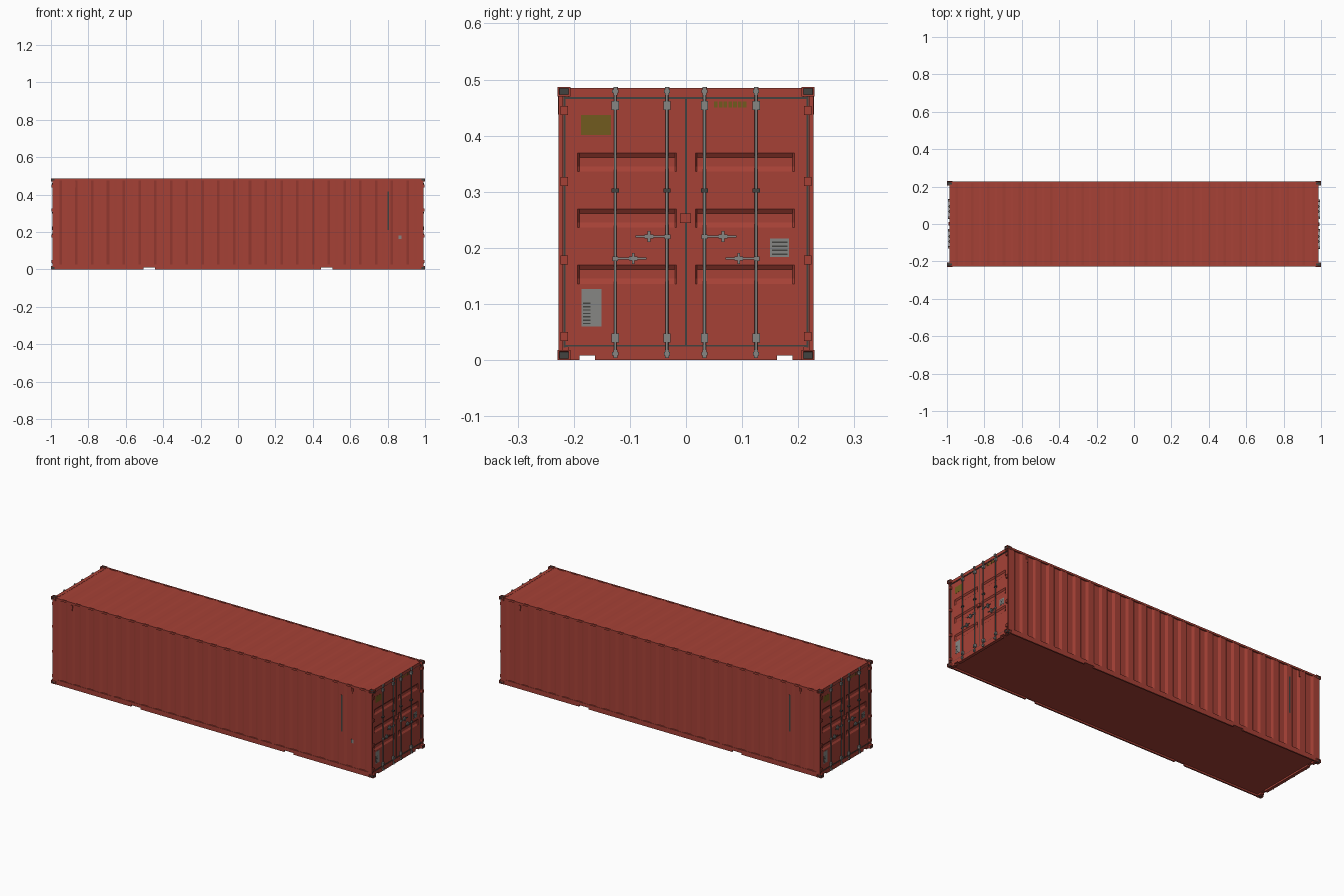
import bpy, bmesh, math
from mathutils import Matrix, Vector

if "Cube" in bpy.data.objects:
    bpy.data.objects.remove(bpy.data.objects["Cube"])


def material(name, rgb):
    m = bpy.data.materials.new(name)
    m.diffuse_color = (*rgb, 1)
    m.use_nodes = True
    m.node_tree.nodes["Principled BSDF"].inputs["Base Color"].default_value = m.diffuse_color
    return m


RED = material("container_red", (0.38, 0.053, 0.037))
STEEL = material("steel_grey", (0.24, 0.24, 0.23))
DARK = material("rubber_dark_grey", (0.055, 0.055, 0.05))
OLIVE = material("olive_plate", (0.165, 0.105, 0.013))


def finish(name, bm, mats, pair=True, recalc=True):
    """Make the object; pair adds a copy turned half round for the opposite end/side."""
    if recalc:
        bmesh.ops.recalc_face_normals(bm, faces=bm.faces)
    me = bpy.data.meshes.new(name)
    bm.to_mesh(me)
    bm.free()
    for m in mats:
        me.materials.append(m)
    ob = bpy.data.objects.new(name, me)
    bpy.context.collection.objects.link(ob)
    if pair:
        twin = bpy.data.objects.new(name + "_opposite", me)
        twin.rotation_euler.z = math.pi
        bpy.context.collection.objects.link(twin)


def add_box(bm, x, y, z):
    """Box from three (low, high) ranges."""
    lo, hi = Vector((x[0], y[0], z[0])), Vector((x[1], y[1], z[1]))
    size = Vector(abs(a) for a in hi - lo)
    mat = Matrix.Translation((lo + hi) / 2) @ Matrix.Diagonal((*size, 1))
    return bmesh.ops.create_cube(bm, size=1, matrix=mat)["verts"]


def boxes(name, specs, mat, pair=True):
    bm = bmesh.new()
    for s in specs:
        add_box(bm, *s)
    finish(name, bm, [mat], pair)


def prism(name, pts, axis, a, b, mat, pair=True):
    """Extrude a 2D outline along an axis from a to b."""
    def place(u, v, w):
        return {"x": (w, u, v), "y": (u, w, v), "z": (u, v, w)}[axis]
    bm = bmesh.new()
    ends = [[bm.verts.new(place(u, v, w)) for u, v in pts] for w in (a, b)]
    for ring in ends:
        bm.faces.new(ring)
    for i in range(len(pts)):
        j = (i + 1) % len(pts)
        bm.faces.new((ends[0][i], ends[0][j], ends[1][j], ends[1][i]))
    finish(name, bm, [mat], pair)


def mirror_y(y):
    return [(y[0], y[1]), (-y[1], -y[0])]


def corrugation(n, half, high, low):
    """Trapezoid wave along u between -half and half."""
    p = 2 * half / n
    pts = []
    for i in range(n):
        u = -half + i * p
        pts += [(u + p * .18, high), (u + p * .34, low), (u + p * .66, low), (u + p * .82, high)]
    return pts


def notched(half, top, centre, width, depth):
    """Rail outline with two fork notches in the lower edge."""
    a, b = centre - width / 2, centre + width / 2
    return [(-half, 0), (-b, 0), (-b, depth), (-a, depth), (-a, 0), (a, 0),
            (a, depth), (b, depth), (b, 0), (half, 0), (half, top), (-half, top)]


# --- Body: corrugated walls, roof, floor, rails ---
wave = corrugation(23, 0.97, -0.2258, -0.2195)
prism("side_wall", [(-.98, -.2258)] + wave + [(.98, -.2258), (.98, -.214), (-.98, -.214)],
      "z", .02, .478, RED)
roof = corrugation(23, 0.97, .4835, .481)
prism("roof", [(-.98, .4835)] + roof + [(.98, .4835), (.98, .474), (-.98, .474)],
      "y", -.219, .219, RED, pair=False)
boxes("floor", [((-.98, .98), (-.223, .223), (.0095, .022))], RED, pair=False)
prism("bottom_side_rail", notched(.98, .027, .475, .06, .009), "y", -.2272, -.219, RED)
boxes("top_side_rail", [((-.98, .98), (-.2272, -.2185), (.474, .4845))], RED)

# --- End frame ---
prism("door_sill", notched(.21, .024, .176, .027, .0085), "x", .97, .987, RED)
boxes("door_header", [((.968, .987), (-.21, .21), (.4685, .4845))], RED)
boxes("corner_post", [((.965, .992), y, (.012, .476)) for y in mirror_y((.219, .2272))]
      + [((.965, .9835), y, (.012, .476)) for y in mirror_y((.205, .22))], RED)

# --- Corner castings with sunken holes on the outward faces ---
bm = bmesh.new()
for sy in (-1, 1):
    for z in ((0, .018), (.47, .487)):
        ys = (.206, .229) if sy > 0 else (-.229, -.206)
        vs = add_box(bm, (.971, 1.0), ys, z)
        faces = {f for v in vs for f in v.link_faces}
        bm.normal_update()
        want = [Vector((1, 0, 0)), Vector((0, sy, 0)), Vector((0, 0, 1 if z[0] > .1 else -1))]
        holes = [f for f in faces if any(f.normal.dot(w) > .9 for w in want)]
        bmesh.ops.inset_individual(bm, faces=holes, thickness=.0042, depth=0)
        bmesh.ops.inset_individual(bm, faces=holes, thickness=.0003, depth=-.003)
        for f in holes:
            f.material_index = 1
finish("corner_castings", bm, [RED, DARK])

# --- Doors: sheet with three sunken trapezoid panels on each leaf ---
FACE = .983
zs, sunk = [.022], set()
for top in (.169, .269, .369):
    zs += [top - .033, top - .024, top - .008, top]
    sunk |= {len(zs) - 3, len(zs) - 2}
zs.append(.47)
ys = [.0008, .017, .020, .190, .193, .2145]
for side, sy in (("left", -1), ("right", 1)):
    bm = bmesh.new()
    grid = [[bm.verts.new((FACE - (.006 if i in sunk and j in (2, 3) else 0), sy * y, z))
             for j, y in enumerate(ys)] for i, z in enumerate(zs)]
    for i in range(len(zs) - 1):
        for j in range(len(ys) - 1):
            quad = [grid[i][j], grid[i][j + 1], grid[i + 1][j + 1], grid[i + 1][j]]
            bm.faces.new(quad if sy > 0 else quad[::-1])
    finish(side + "_door", bm, [RED], recalc=False)

# --- Door seals ---
boxes("door_seals", [((.975, .9855), y, (.022, .471)) for y in mirror_y((.2145, .2185))]
      + [((.975, .9855), (-.2145, .2145), z) for z in ((.023, .027), (.4655, .469))]
      + [((.975, .9842), (-.0014, .0014), (.027, .4655))], DARK)

# --- Hinges ---
boxes("hinges", [((.980, .9965), y, (z - .008, z + .008))
                 for z in (.042, .178, .318, .445) for y in mirror_y((.2105, .224))], RED)

# --- Lock rods ---
RODS = (-.126, -.034, .033, .125)
bm = bmesh.new()
for y in RODS:
    bmesh.ops.create_cone(bm, cap_ends=True, segments=12, radius1=.0025, radius2=.0025,
                          depth=.478, matrix=Matrix.Translation((.9895, y, .245)))
for f in bm.faces:
    f.smooth = len(f.verts) == 4
finish("lock_rods", bm, [STEEL])

# --- Rod guides, end cams and mid clips ---
guides, cams, clips = [], [], []
for y in RODS:
    for z in (.039, .454):
        guides += [((.982, .9935), (y - .0065, y + .0065), (z - .008, z + .008)),
                   ((.982, .995), (y - .004, y + .004), (z - .005, z + .005))]
    for z in (.011, .479):
        cams += [((.986, .995), (y - .0055, y + .0055), (z - .003, z + .003)),
                 ((.986, .994), (y - .0035, y + .0035), (z - .0075, z + .0075))]
    clips.append(((.982, .9935), (y - .0065, y + .0065), (.2985, .3055)))
boxes("rod_guides", guides, STEEL)
boxes("rod_cams", cams, STEEL)
boxes("rod_clips", clips, DARK)

# --- Handles with their catches ---
handles, catches = [], []
for z, inner, outer, c in ((.22, .033, .090, .066), (.181, .070, .126, .094)):
    hub = inner if z > .2 else outer
    for y in mirror_y((inner, outer)):
        handles.append(((.990, .993), y, (z - .0018, z + .0018)))
    for s in (-1, 1):
        handles.append(((.986, .9945), (s * hub - .005, s * hub + .005), (z - .004, z + .004)))
        catches += [((.982, .992), (s * c - .008, s * c + .008), (z - .0035, z + .0035)),
                    ((.982, .994), (s * c - .0025, s * c + .0025), (z - .010, z + .010))]
boxes("door_handles", handles, STEEL)
boxes("handle_catches", catches, STEEL)

# --- Lock box over the door gap ---
boxes("lock_box", [((.982, .993), (-.0105, .009), (.244, .261))], RED)

# --- Thin plates on the doors ---
boxes("yellow_door_plate", [((.9825, .9836), (-.187, -.134), (.401, .437))], OLIVE)
boxes("grey_door_plates", [((.9825, .9836), (-.186, -.151), (.060, .127)),
                           ((.9825, .9836), (.150, .184), (.184, .217))], STEEL)
boxes("plate_rows", [((.983, .984), (-.184, -.170), (.064 + i * .006, .0662 + i * .006)) for i in range(7)]
      + [((.983, .984), (.153, .181), (.1875 + i * .007, .190 + i * .007)) for i in range(4)], DARK)
boxes("top_marking_blocks", [((.9825, .9836), (.050 + i * .0085, .0565 + i * .0085), (.450, .461))
                             for i in range(7)], OLIVE)

# --- Side details: vents, tall marking strip, small plate ---
boxes("side_vents", [((x - .005, x + .005), (-.2285, -.219), (.452, .470)) for x in (-.873, .869)]
      + [((x - .003, x + .003), (-.2278, -.219), (.438, .452)) for x in (-.873, .869)], RED)
boxes("side_marking_strip", [((.798, .807), (-.2266, -.2190), (.21, .415))], DARK)
boxes("side_small_plate", [((.859, .874), (-.2264, -.2190), (.162, .182))], STEEL, pair=False)
